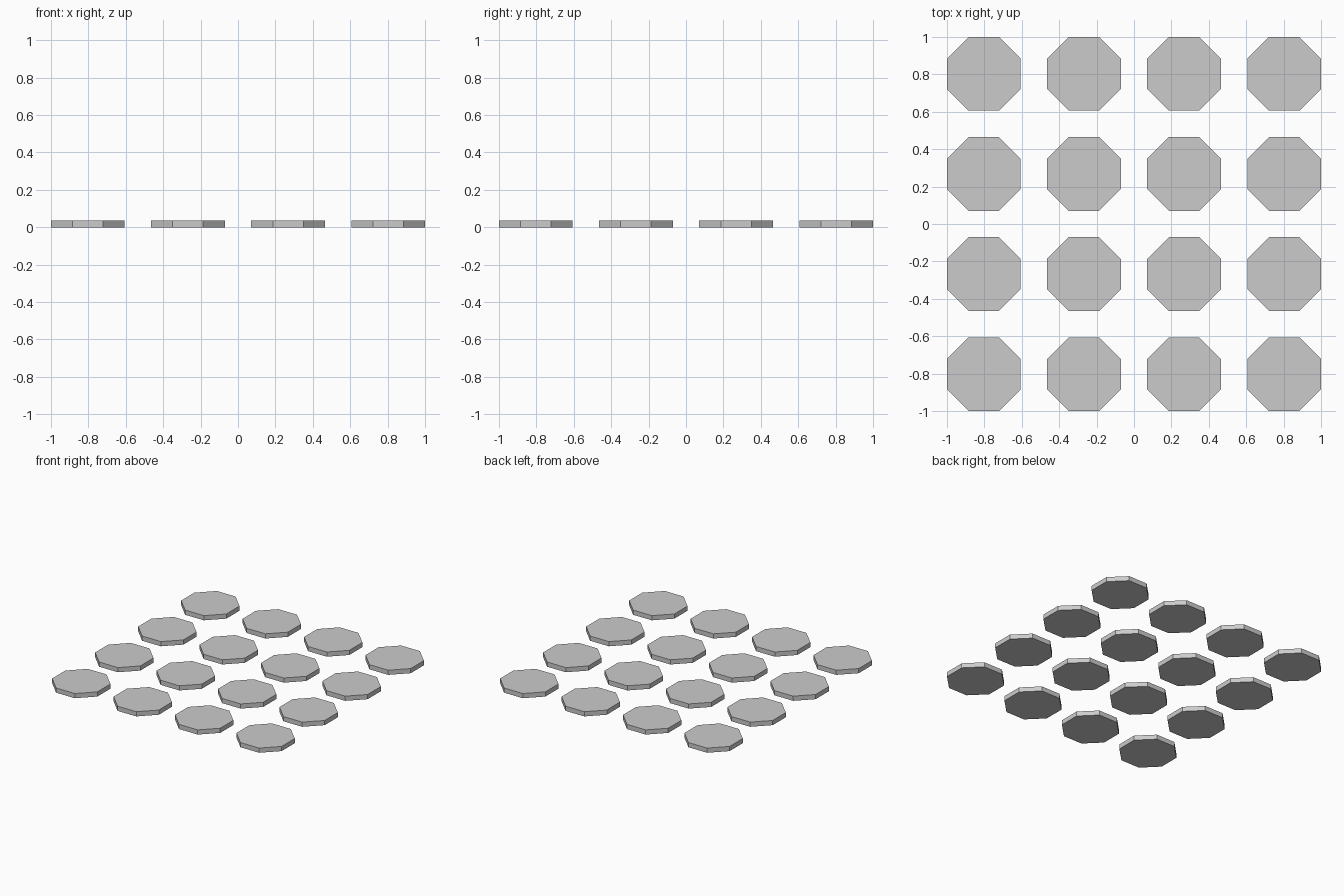
import bpy, math

if "Cube" in bpy.data.objects:
    bpy.data.objects.remove(bpy.data.objects["Cube"])

APOTHEM = 0.197      # half width across flats
HEIGHT = 0.037
SPACING = (2 - 2 * APOTHEM) / 3
RADIUS = APOTHEM / math.cos(math.pi / 8)


def octagon_tile(name, x, y):
    bpy.ops.mesh.primitive_cylinder_add(
        vertices=8, radius=RADIUS, depth=HEIGHT, location=(x, y, HEIGHT / 2),
        rotation=(0, 0, math.pi / 8))
    tile = bpy.context.object
    tile.name = name
    bpy.ops.object.transform_apply(location=False, rotation=True, scale=False)


# 4 x 4 grid of flat octagonal tiles
for row in range(4):
    for col in range(4):
        octagon_tile(f"octagon_tile_{row + 1}_{col + 1}",
                     (col - 1.5) * SPACING, (row - 1.5) * SPACING)
